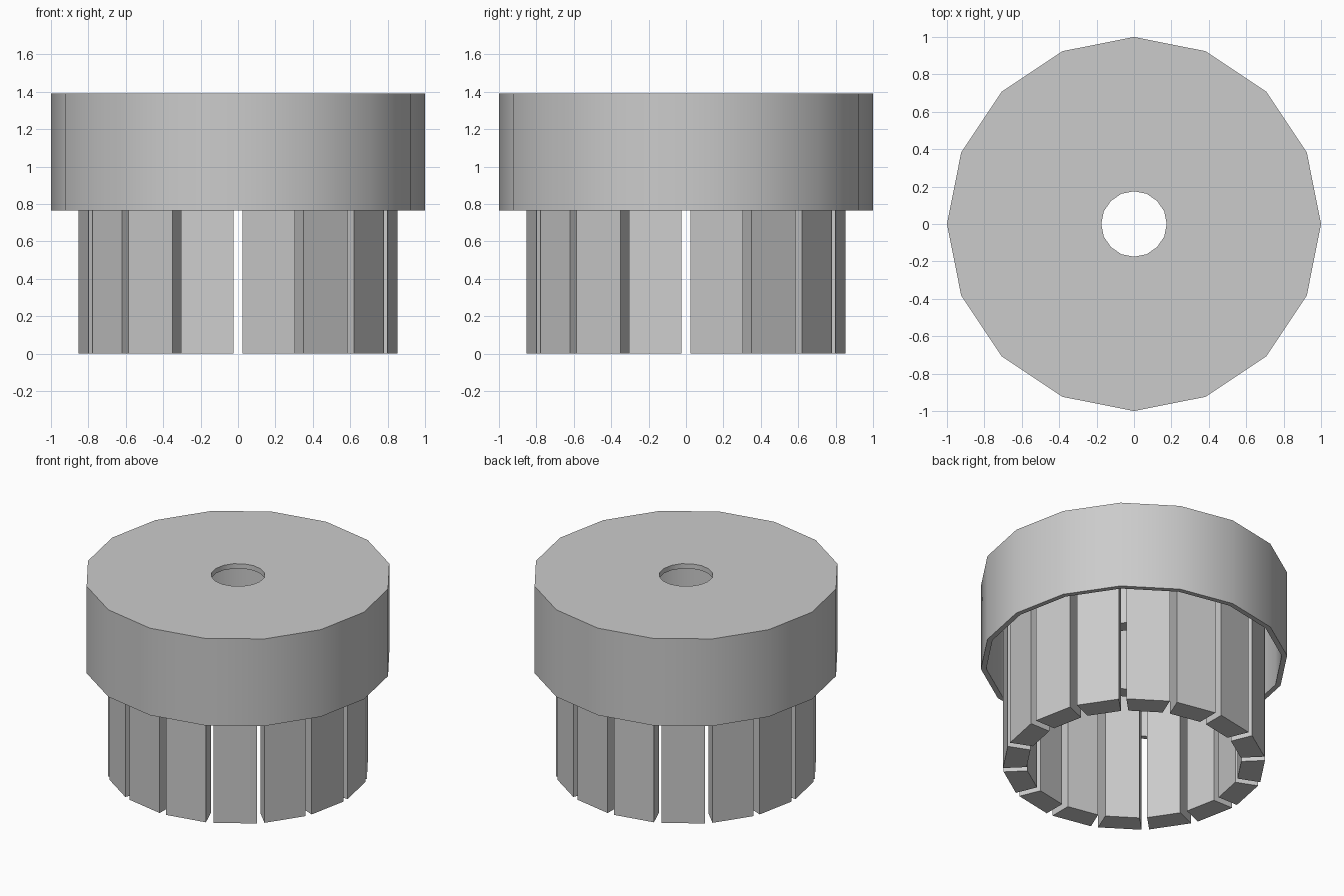
import bpy
import bmesh
import math

SIDES = 16
STEP = 2 * math.pi / SIDES
TOP, RIM, LID = 1.39, 0.765, 1.355      # cap top, cap lower rim, lid underside

cube = bpy.data.objects.get("Cube")
if cube:
    bpy.data.objects.remove(cube, do_unlink=True)

grey = bpy.data.materials.new("plain grey")
grey.use_nodes = True
grey.diffuse_color = (0.6, 0.6, 0.6, 1)
grey.node_tree.nodes["Principled BSDF"].inputs["Base Color"].default_value = (0.6, 0.6, 0.6, 1)


def finish(bm, name):
    bmesh.ops.recalc_face_normals(bm, faces=bm.faces)
    mesh = bpy.data.meshes.new(name)
    bm.to_mesh(mesh)
    bm.free()
    mesh.materials.append(grey)
    obj = bpy.data.objects.new(name, mesh)
    bpy.context.collection.objects.link(obj)
    return obj


def lathe(name, profile):
    """Turn a closed (radius, height) profile into a faceted ring with smooth walls."""
    bm = bmesh.new()
    rings = []
    for i in range(SIDES):
        c, s = math.cos(i * STEP), math.sin(i * STEP)
        rings.append([bm.verts.new((r * c, r * s, z)) for r, z in profile])
    for i, ring in enumerate(rings):
        following = rings[(i + 1) % SIDES]
        for j in range(len(profile)):
            k = (j + 1) % len(profile)
            bm.faces.new((ring[j], following[j], following[k], ring[k]))
    obj = finish(bm, name)
    bpy.ops.object.select_all(action='DESELECT')
    bpy.context.view_layer.objects.active = obj
    obj.select_set(True)
    bpy.ops.object.shade_smooth_by_angle(angle=math.radians(30))
    obj.select_set(False)
    return obj


def finger(name, angle, inner=0.69, outer=0.842, half_slot=0.025):
    """Upright wedge-sided plate, leaving parallel slots to its neighbours."""
    bm = bmesh.new()
    c, s = math.cos(angle), math.sin(angle)
    corners = []
    for r, side in ((inner, -1), (outer, -1), (outer, 1), (inner, 1)):
        w = side * (r * math.tan(STEP / 2) - half_slot)
        corners.append((r * c - w * s, r * s + w * c))
    base = bm.faces.new([bm.verts.new((x, y, 0)) for x, y in corners])
    grown = bmesh.ops.extrude_face_region(bm, geom=[base])["geom"]
    for v in grown:
        if isinstance(v, bmesh.types.BMVert):
            v.co.z = LID
    return finish(bm, name)


# Hollow cap with a central hole in its lid
lathe("cap", [(0.175, TOP), (1.0, TOP), (1.0, RIM), (0.965, RIM), (0.965, LID), (0.175, LID)])

# Tube hanging from the lid around the hole
lathe("inner_tube", [(0.39, LID), (0.49, LID), (0.49, 0.785), (0.39, 0.785)])

# Ring of slotted fingers
for n in range(SIDES):
    finger(f"finger_{n + 1}", (n + 0.5) * STEP)
